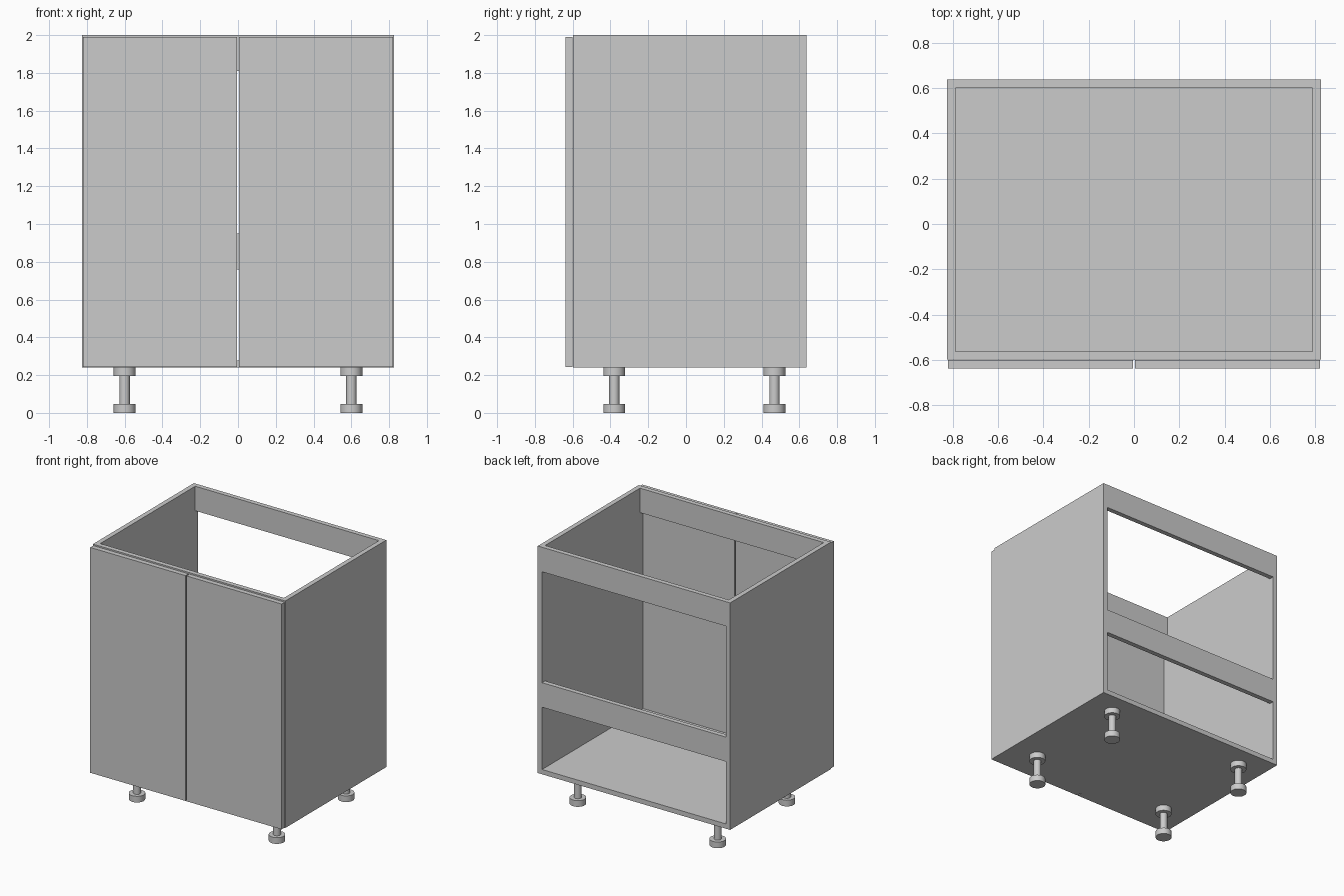
import bpy, bmesh
from mathutils import Matrix

if "Cube" in bpy.data.objects:
    bpy.data.objects.remove(bpy.data.objects["Cube"])

T = 0.037                      # board thickness
W, BACK, FRONT = 0.825, 0.638, -0.599
BASE, TOP, RAIL = 0.24, 2.0, 0.19


def board(name, x0, x1, y0, y1, z0, z1):
    bm = bmesh.new()
    bmesh.ops.create_cube(bm, size=1)
    bmesh.ops.scale(bm, vec=(x1 - x0, y1 - y0, z1 - z0), verts=bm.verts)
    mesh = bpy.data.meshes.new(name)
    bm.to_mesh(mesh)
    bm.free()
    ob = bpy.data.objects.new(name, mesh)
    ob.location = ((x0 + x1) / 2, (y0 + y1) / 2, (z0 + z1) / 2)
    bpy.context.collection.objects.link(ob)
    return ob


def leg(name, x, y):
    # lathe a flange-stem-foot profile
    profile = [(0, 0), (0.058, 0), (0.058, 0.048), (0.027, 0.048),
               (0.027, 0.195), (0.058, 0.195), (0.058, BASE), (0, BASE)]
    bm = bmesh.new()
    verts = [bm.verts.new((r, 0, z)) for r, z in profile]
    edges = [bm.edges.new(pair) for pair in zip(verts, verts[1:])]
    bmesh.ops.spin(bm, geom=verts + edges, cent=(0, 0, 0), axis=(0, 0, 1),
                   angle=6.283185307, steps=32)
    bmesh.ops.remove_doubles(bm, verts=bm.verts, dist=1e-4)
    bmesh.ops.recalc_face_normals(bm, faces=bm.faces)
    mesh = bpy.data.meshes.new(name)
    bm.to_mesh(mesh)
    bm.free()
    ob = bpy.data.objects.new(name, mesh)
    ob.location = (x, y, 0)
    bpy.context.collection.objects.link(ob)
    bpy.ops.object.select_all(action='DESELECT')
    ob.select_set(True)
    bpy.context.view_layer.objects.active = ob
    bpy.ops.object.shade_smooth_by_angle(angle=0.6)


# Carcass: sides, bottom and open-frame rails
IN = W - T
board("side_left", -W, -IN, FRONT, BACK, BASE, TOP)
board("side_right", IN, W, FRONT, BACK, BASE, TOP)
board("bottom_panel", -IN, IN, FRONT, BACK, BASE, BASE + T)
board("front_top_rail", -IN, IN, FRONT, FRONT + T, TOP - RAIL, TOP)
board("back_top_rail", -IN, IN, BACK - T, BACK, TOP - RAIL, TOP)
board("back_middle_rail", -IN, IN, BACK - T, BACK, 0.76, 0.76 + RAIL)

# Doors with a narrow gap between them
for name, x0, x1 in (("door_left", -0.821, -0.004), ("door_right", 0.004, 0.821)):
    board(name, x0, x1, -0.638, -0.601, 0.243, 1.99)

# Adjustable legs
for side, x in (("left", -0.6), ("right", 0.6)):
    for end, y in (("front", -0.38), ("back", 0.468)):
        leg(f"{end}_{side}_leg", x, y)
